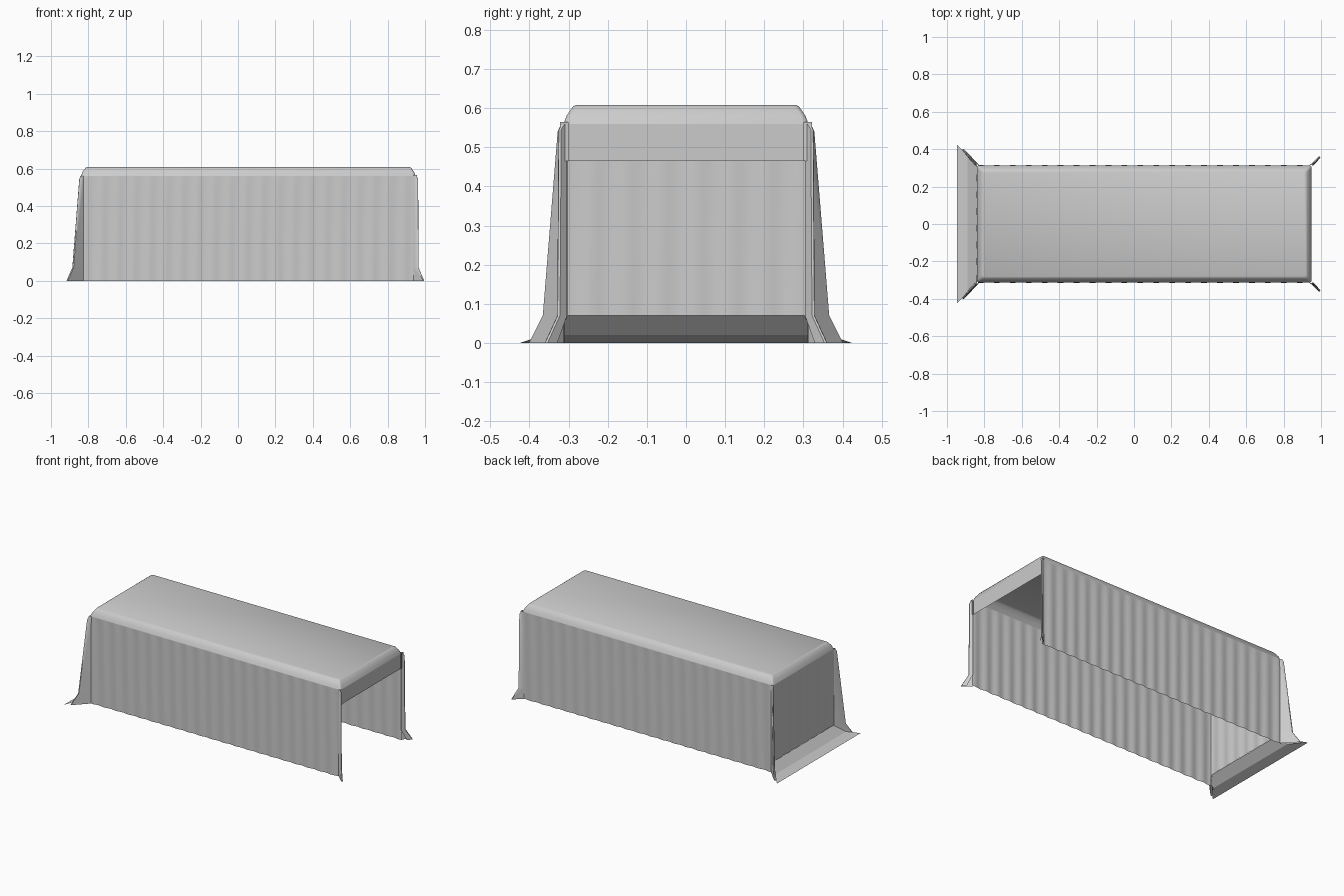
import bpy, bmesh, math

cube = bpy.data.objects.get("Cube")
if cube:
    bpy.data.objects.remove(cube)

XL, XR, W = -0.84, 0.95, 0.313      # body ends and half width
TOP, EAVE, KINK = 0.608, 0.56, 0.07  # heights
WAVE, PITCH = 0.003, 0.085           # soft pleats

cloth = bpy.data.materials.new("grey_cloth")
cloth.use_nodes = True
grey = (0.6, 0.6, 0.6, 1)
cloth.diffuse_color = grey
cloth.node_tree.nodes["Principled BSDF"].inputs["Base Color"].default_value = grey


def sheet(name, rows, closed=False, cap=False, angle=50):
    """Skin a surface through rows of points."""
    bm = bmesh.new()
    grid = [[bm.verts.new(p) for p in row] for row in rows]
    n = len(grid[0])
    for a, b in zip(grid, grid[1:]):
        for i in range(n if closed else n - 1):
            j = (i + 1) % n
            bm.faces.new((a[i], a[j], b[j], b[i]))
    if cap:
        bm.faces.new(grid[0])
    bmesh.ops.remove_doubles(bm, verts=bm.verts, dist=1e-5)
    bmesh.ops.recalc_face_normals(bm, faces=bm.faces)
    mesh = bpy.data.meshes.new(name)
    bm.to_mesh(mesh)
    bm.free()
    mesh.materials.append(cloth)
    obj = bpy.data.objects.new(name, mesh)
    bpy.context.collection.objects.link(obj)
    bpy.ops.object.select_all(action='DESELECT')
    obj.select_set(True)
    bpy.context.view_layer.objects.active = obj
    bpy.ops.object.shade_smooth_by_angle(angle=math.radians(angle))
    return obj


def rim(inset, z, r=0.012):
    """Rounded rectangle around the top."""
    pts = []
    corners = [(XR, W, 0), (XL, W, 90), (XL, -W, 180), (XR, -W, 270)]
    for x, y, start in corners:
        cx = x - math.copysign(inset + r, x)
        cy = y - math.copysign(inset + r, y)
        for k in range(4):
            a = math.radians(start + 30 * k)
            pts.append((cx + r * math.cos(a), cy + r * math.sin(a), z))
    return pts


# Top panel with its rounded edge
sheet("top_panel", [rim(0.031, TOP), rim(0.024, TOP - 0.004),
                    rim(0.008, TOP - 0.027), rim(0, EAVE)], True, True)


def wavy(length, amount):
    """Distance along a wall paired with its pleat offset."""
    n = round(length / PITCH) * 6
    return [(length * i / n, amount * math.sin(math.tau * i / 6)) for i in range(n + 1)]


levels = [(EAVE, 0), (0.5, WAVE), (KINK, WAVE), (0, WAVE)]

# Long side walls
for side, label in ((-1, "front"), (1, "back")):
    sheet(label + "_wall",
          [[(XL + t, side * (W + d), z) for t, d in wavy(XR - XL, amp)]
           for z, amp in levels])

# Closed end wall and its spreading hem
sheet("end_wall", [[(XL - d, t - W, z) for t, d in wavy(2 * W, amp)]
                   for z, amp in levels[:3]])
hem = [(XL, W, KINK), (-0.89, 0.365, 0.02), (-0.947, 0.425, 0)]
sheet("end_hem", [[(x, -y, z), (x, 0, z), (x, y, z)] for x, y, z in hem], angle=20)

# Short valance over the open end
sheet("valance", [[(XR, s * 0.3, z) for s in (-1, 1)] for z in (EAVE, 0.465)])

# Corner folds: height, tip x, tip y, inner drift
left_fold = [(EAVE, -0.842, 0.318, 0), (0.54, -0.848, 0.327, 0),
             (KINK, -0.885, 0.365, 0), (0, -0.916, 0.4, 0.03)]
right_fold = [(EAVE, 0.954, 0.316, 0), (0.545, 0.962, 0.325, 0),
              (KINK, 0.965, 0.328, 0), (0, 0.995, 0.36, 0.025)]
for s, label in ((-1, "front"), (1, "back")):
    sheet(label + "_left_fold",
          [[(XL + 0.015, s * W, z),
            (x + 0.006, s * (y + 0.001), z), (x, s * y, z),
            (x - 0.001, s * (y - 0.006), z),
            (XL - g, s * (W - 0.01 + g), z)] for z, x, y, g in left_fold])
    sheet(label + "_right_fold",
          [[(XR - 0.012, s * W, z),
            (x - 0.006, s * (y + 0.001), z), (x, s * y, z),
            (x + 0.001, s * (y - 0.006), z),
            (XR + g, s * (0.304 + g), z)] for z, x, y, g in right_fold])
    # Tucked pleat beside the valance
    sheet(label + "_valance_tuck",
          [[(XR - 0.012, s * 0.316, z), (XR + 0.006, s * 0.322, z),
            (XR + 0.004, s * 0.3, z)] for z in (EAVE + 0.005, 0.465)])
